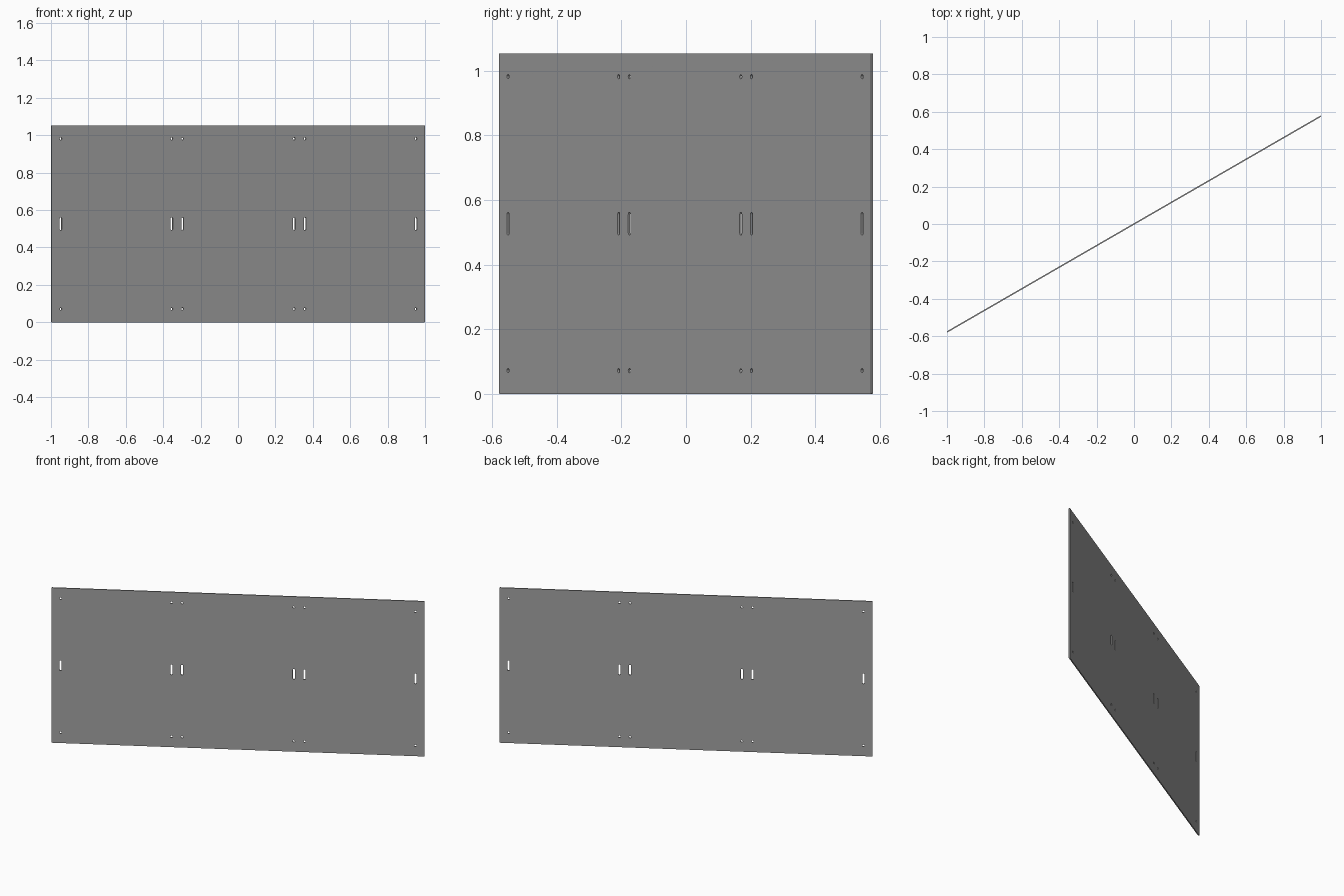
import bpy
import bmesh
import math
from mathutils import Matrix

cube = bpy.data.objects.get("Cube")
if cube:
    bpy.data.objects.remove(cube, do_unlink=True)

LENGTH, HEIGHT, THICK = 2.305, 1.053, 0.007
MID = HEIGHT / 2


def rounded_outline(cx, cy, w, h, r, steps):
    """Points of a rounded rectangle, counter-clockwise."""
    pts = []
    for i, (sx, sy) in enumerate([(1, 1), (-1, 1), (-1, -1), (1, -1)]):
        for k in range(steps + 1):
            a = (i + k / steps) * math.pi / 2
            pts.append((cx + sx * (w / 2 - r) + r * math.cos(a),
                        cy + sy * (h / 2 - r) + r * math.sin(a)))
    return pts


def add_loop(curve, pts):
    spline = curve.splines.new("POLY")
    spline.points.add(len(pts) - 1)
    for p, (x, y) in zip(spline.points, pts):
        p.co = (x, y, 0, 1)
    spline.use_cyclic_u = True


# Panel outline with three mirrored columns of openings
curve = bpy.data.curves.new("panel_profile", "CURVE")
curve.dimensions = "2D"
curve.fill_mode = "BOTH"
curve.extrude = THICK / 2
add_loop(curve, rounded_outline(0, MID, LENGTH, HEIGHT, 0.004, 3))
for u in (0.345, 0.411, 1.096):
    for side in (-1, 1):
        # Tall slot at mid height
        add_loop(curve, rounded_outline(side * u, MID, 0.013, 0.07, 0.006, 4))
        # Round screw holes near top and bottom
        for dz in (-0.455, 0.455):
            add_loop(curve, rounded_outline(side * u, MID + dz, 0.0132, 0.0132, 0.0065, 4))

# Turn the profile into a solid mesh standing upright at an angle
profile = bpy.data.objects.new("panel_profile", curve)
bpy.context.collection.objects.link(profile)
bpy.context.view_layer.update()
evaluated = profile.evaluated_get(bpy.context.evaluated_depsgraph_get())
mesh = bpy.data.meshes.new_from_object(evaluated)
mesh.name = "panel"
bpy.data.objects.remove(profile, do_unlink=True)

bm = bmesh.new()
bm.from_mesh(mesh)
bmesh.ops.remove_doubles(bm, verts=bm.verts, dist=0.00005)
bmesh.ops.transform(bm, verts=bm.verts,
                    matrix=Matrix.Rotation(math.radians(30), 4, "Z")
                    @ Matrix.Rotation(math.radians(90), 4, "X"))
bmesh.ops.recalc_face_normals(bm, faces=bm.faces)
for f in bm.faces:
    f.smooth = False
bm.to_mesh(mesh)
bm.free()

panel = bpy.data.objects.new("panel", mesh)
bpy.context.collection.objects.link(panel)

# Plain grey finish
grey = bpy.data.materials.new("plain_grey")
grey.use_nodes = True
color = (0.36, 0.36, 0.36, 1)
grey.diffuse_color = color
grey.node_tree.nodes["Principled BSDF"].inputs["Base Color"].default_value = color
mesh.materials.clear()
mesh.materials.append(grey)
